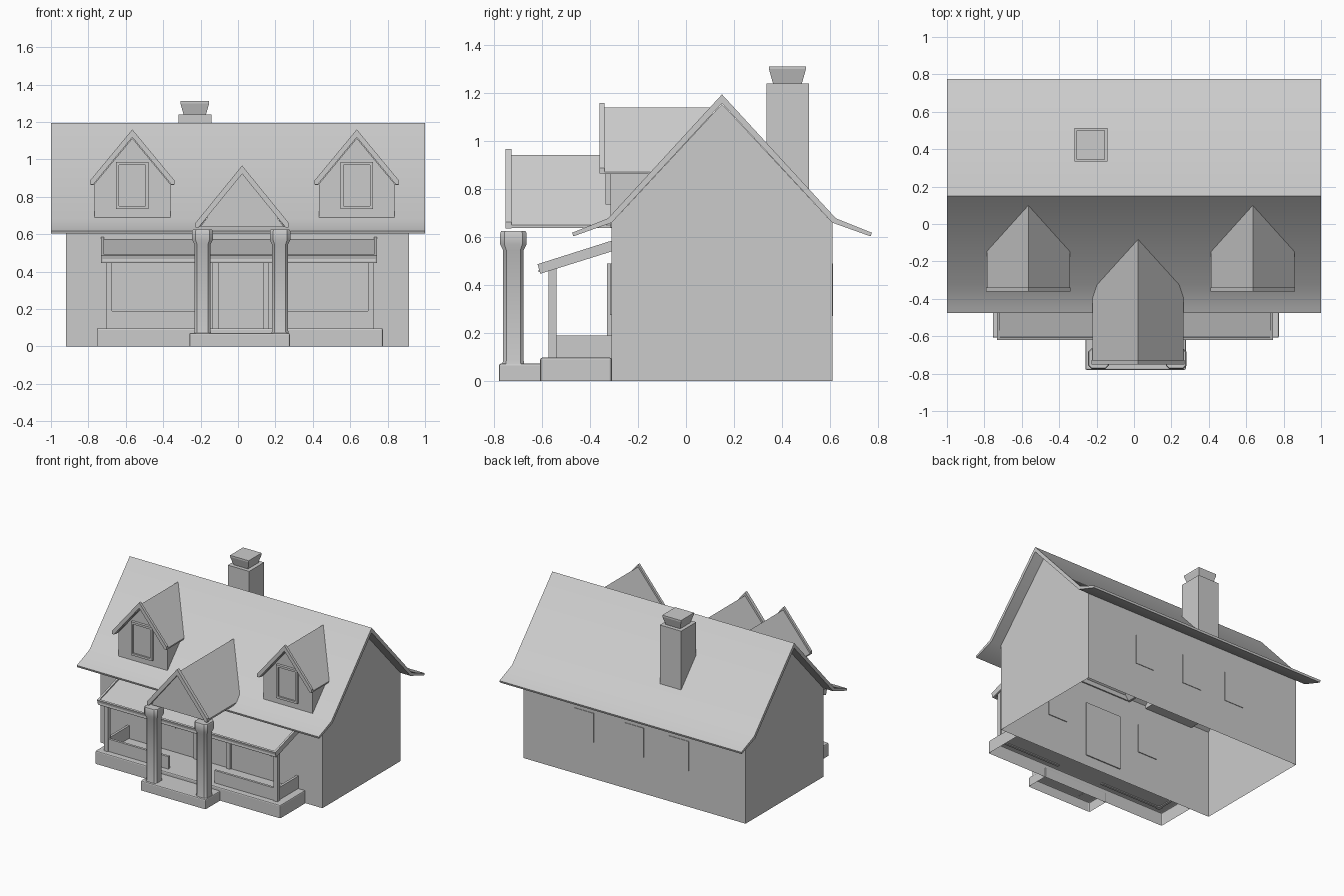
import bpy, bmesh
from mathutils import Vector

if "Cube" in bpy.data.objects:
    bpy.data.objects.remove(bpy.data.objects["Cube"])


def finish(name, bm, bevel=0.0, smooth=False):
    bmesh.ops.recalc_face_normals(bm, faces=bm.faces)
    me = bpy.data.meshes.new(name)
    bm.to_mesh(me)
    bm.free()
    ob = bpy.data.objects.new(name, me)
    bpy.context.collection.objects.link(ob)
    if bevel:
        m = ob.modifiers.new("bevel", 'BEVEL')
        m.width, m.segments, m.limit_method = bevel, 2, 'ANGLE'
    if smooth:
        bpy.ops.object.select_all(action='DESELECT')
        ob.select_set(True)
        bpy.context.view_layer.objects.active = ob
        bpy.ops.object.shade_smooth_by_angle(angle=0.6)
    return ob


def loft(name, rings, cap_start=True, cap_end=True, skip=(), **kw):
    """Join matching rings of points with quads; optional end caps."""
    bm = bmesh.new()
    vs = [[bm.verts.new(p) for p in r] for r in rings]
    n = len(vs[0])
    for a, b in zip(vs, vs[1:]):
        for i in range(n):
            if i not in skip:
                j = (i + 1) % n
                bm.faces.new((a[i], a[j], b[j], b[i]))
    if cap_start:
        bm.faces.new(vs[0])
    if cap_end:
        bm.faces.new(vs[-1])
    return finish(name, bm, **kw)


def box(name, x0, x1, y0, y1, z0, z1, open_bottom=False, **kw):
    ring = lambda z: [(x0, y0, z), (x1, y0, z), (x1, y1, z), (x0, y1, z)]
    return loft(name, [ring(z0), ring(z1)], cap_start=not open_bottom, **kw)


def prism_x(name, pts, x0, x1, **kw):
    return loft(name, [[(x, y, z) for y, z in pts] for x in (x0, x1)], **kw)


def prism_y(name, pts, y0, y1, **kw):
    return loft(name, [[(x, y, z) for x, z in pts] for y in (y0, y1)], **kw)


def chevron(cx, w, apex, eave_top, eave_bot, drop):
    """Inverted V section for gable roofs and their front trim."""
    slope = (apex - eave_top) / w
    xin = (apex - drop - eave_bot) / slope
    return [(cx - w, eave_bot), (cx - w, eave_top), (cx, apex), (cx + w, eave_top),
            (cx + w, eave_bot), (cx + xin, eave_bot), (cx, apex - drop), (cx - xin, eave_bot)]


def framed_panel(name, x0, x1, z0, z1, front, back, border, depth, bottom=True):
    """Box whose front face is inset and pushed in, leaving a frame."""
    def ring(b, y):
        lo = b if bottom else 0.0
        return [(x0 + b, y, z0 + lo), (x1 - b, y, z0 + lo), (x1 - b, y, z1 - b), (x0 + b, y, z1 - b)]
    return loft(name, [ring(0, back), ring(0, front), ring(border, front), ring(border, front + depth)])


RY = 0.15  # ridge position

# House shell, open underneath and covered by the roof
prism_x("house_walls", [(-.31, 0), (-.31, .66), (RY, 1.155), (.61, .66), (.61, 0)],
        -.92, .915, skip=(1, 2, 4))

# Main roof with kicked-out eaves
outer = [(-.475, .618), (-.325, .678), (RY, 1.195), (.625, .678), (.775, .618)]
inner = [(.77, .603), (.61, .66), (RY, 1.158), (-.31, .66), (-.47, .603)]
prism_x("main_roof", outer + inner, -1, 1, smooth=True)

# Chimney and its flared cap
box("chimney", -.318, -.143, .335, .512, .75, 1.24)


def square(h, z, cx=-.231, cy=.423):
    return [(cx - h, cy - h, z), (cx + h, cy - h, z), (cx + h, cy + h, z), (cx - h, cy + h, z)]


loft("chimney_cap", [square(.06, 1.24), square(.077, 1.3), square(.077, 1.312)])

# Dormers
for side, cx in (("left", -.565), ("right", .635)):
    prism_y(side + "_dormer_walls",
            [(cx - .203, .64), (cx - .203, .87), (cx, 1.12), (cx + .203, .87), (cx + .203, .64)],
            -.315, .08, cap_end=False)
    prism_y(side + "_dormer_roof", chevron(cx, .222, 1.14, .872, .863, .03), -.345, .11)
    prism_y(side + "_dormer_trim", chevron(cx, .225, 1.16, .888, .865, .042), -.36, -.34)
    framed_panel(side + "_dormer_window", cx - .087, cx + .087, .735, .985, -.335, -.305, .016, .012)

# Portico gable with closed front
cx = .022
prism_y("portico_roof", chevron(cx, .243, .942, .65, .638, .03), -.73, -.07)
prism_y("portico_trim", chevron(cx, .248, .967, .662, .636, .045), -.752, -.727)
prism_y("portico_gable", [(cx - .225, .638), (cx, .925), (cx + .225, .638)], -.735, -.3)


# Columns: chamfered square shaft with a wider capital
def octagon(x, y, h, z):
    c = .68 * h
    return [(x + a, y + b, z) for a, b in
            ((h, -c), (h, c), (c, h), (-c, h), (-h, c), (-h, -c), (-c, -h), (c, -h))]


for side, x in (("left", -.19), ("right", .225)):
    prof = [(.046, .07), (.043, .085), (.043, .545), (.055, .57), (.055, .615), (.051, .625)]
    loft(side + "_column", [octagon(x, -.72, h, z) for h, z in prof], smooth=True)

# Porch floor and front step, hollow underneath
box("porch_floor", -.755, .775, -.608, -.31, 0, .097, open_bottom=True, bevel=.008)
box("front_step", -.26, .277, -.78, -.6, 0, .072, open_bottom=True, bevel=.008)

# Porch roof: sloping slab with raised side and front rims
prism_x("porch_roof", [(-.615, .455), (-.612, .482), (-.31, .572), (-.31, .545)], -.725, .735)
for side, x in (("left", -.732), ("right", .727)):
    prism_x(side + "_porch_roof_rim", [(-.608, .447), (-.619, .487), (-.31, .585), (-.31, .54)],
            x, x + .015)
prism_x("porch_roof_front_rim", [(-.608, .447), (-.619, .487), (-.607, .491), (-.596, .451)], -.732, .742)

# Porch posts and low parapet rails
for side, x, s in (("left", -.69, 1), ("right", .71, -1)):
    box(side + "_porch_post", x - .016, x + .016, -.573, -.541, .09, .475)
    xs = sorted((x, -.18 if s > 0 else .2))
    box(side + "_front_rail", xs[0], xs[1], -.566, -.548, .09, .19)
    box(side + "_side_rail", x - .009, x + .009, -.55, -.31, .09, .19)

# Front door and thin window panels
framed_panel("front_door", -.135, .165, .08, .49, -.33, -.302, .03, .015, bottom=False)
for i, x in enumerate((-.375, .415)):
    box("front_window_%d" % i, x - .08, x + .08, -.316, -.304, .275, .49)
for i, x in enumerate((-.37, .002, .415)):
    box("back_window_%d" % i, x - .08, x + .08, .604, .614, .27, .49)
